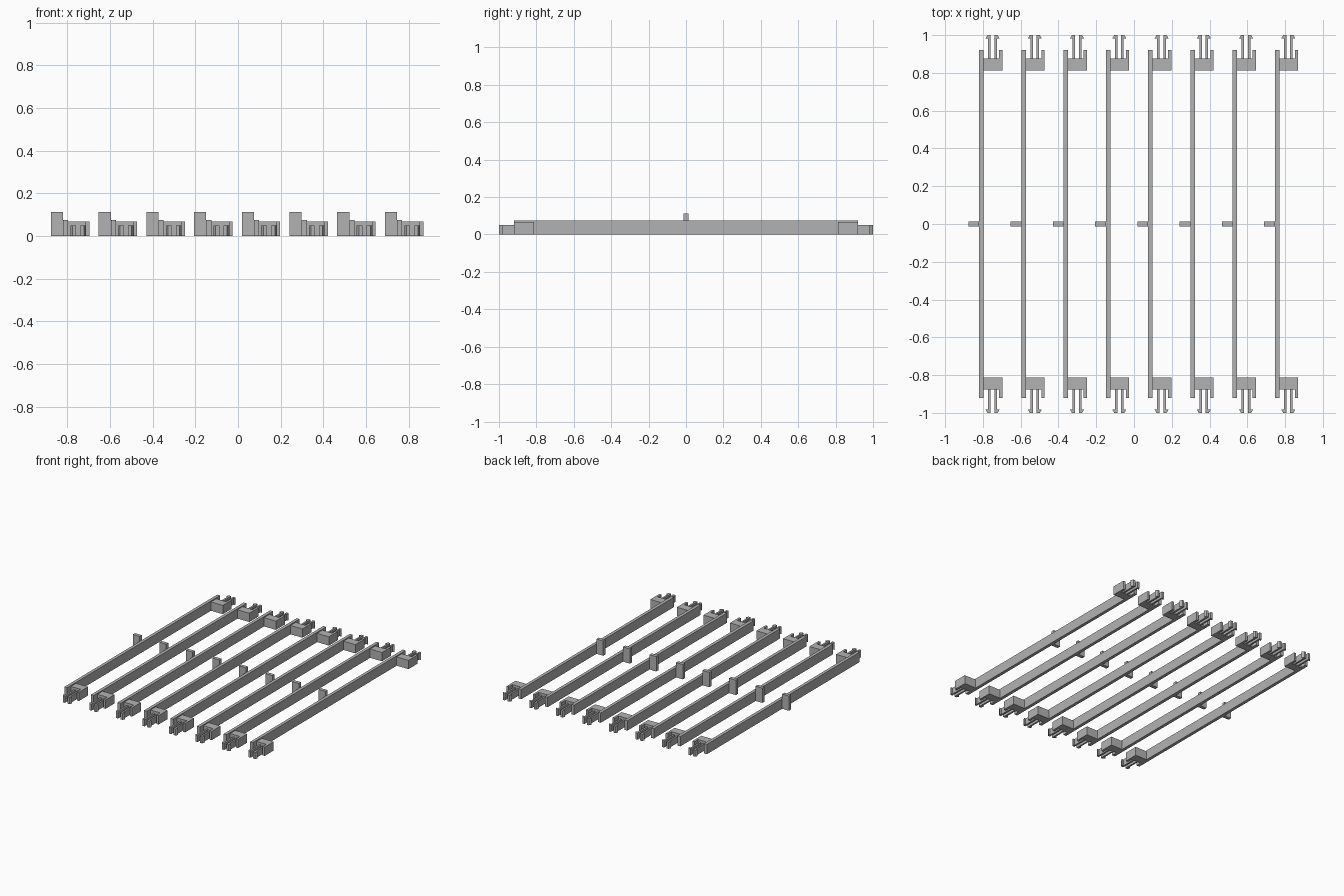
import bpy
import bmesh

cube = bpy.data.objects.get("Cube")
if cube:
    bpy.data.objects.remove(cube, do_unlink=True)

grey = bpy.data.materials.new("plain grey")
grey.use_nodes = True
colour = (0.45, 0.45, 0.45, 1)
grey.diffuse_color = colour
grey.node_tree.nodes["Principled BSDF"].inputs["Base Color"].default_value = colour

COUNT, PITCH, START = 8, 0.2237, -0.82


def prism(name, outline, height, x):
    """Extrude a flat outline upward from the ground."""
    bm = bmesh.new()
    face = bm.faces.new([bm.verts.new((px, py, 0)) for px, py in outline])
    up = bmesh.ops.extrude_face_region(bm, geom=[face])["geom"]
    bmesh.ops.translate(bm, vec=(0, 0, height),
                        verts=[v for v in up if isinstance(v, bmesh.types.BMVert)])
    bmesh.ops.recalc_face_normals(bm, faces=bm.faces)
    mesh = bpy.data.meshes.new(name)
    bm.to_mesh(mesh)
    bm.free()
    mesh.materials.append(grey)
    obj = bpy.data.objects.new(name, mesh)
    obj.location.x = x
    bpy.context.collection.objects.link(obj)


def rect(x0, x1, y0, y1):
    return [(x0, y0), (x1, y0), (x1, y1), (x0, y1)]


# End block with an outer guard tab
block = [(0.024, 0.812), (0.123, 0.812), (0.123, 0.92), (0.106, 0.92),
         (0.106, 0.875), (0.024, 0.875)]
# Clip prong, measured outward from the clip centre, with a barbed tip
prong = [(0.01, 0.87), (0.023, 0.87), (0.023, 0.982), (0.037, 0.982),
         (0.027, 1.0), (0.01, 1.0)]
CLIP_X = 0.071

for i in range(COUNT):
    x = START + i * PITCH
    prism("long_bar", rect(0, 0.024, -0.92, 0.92), 0.075, x)
    prism("middle_handle", rect(-0.057, 0, -0.013, 0.013), 0.113, x)
    for end in (-1, 1):
        prism("end_block", [(px, end * py) for px, py in block], 0.067, x)
        for side in (-1, 1):
            prism("clip_prong", [(CLIP_X + side * px, end * py) for px, py in prong],
                  0.05, x)
